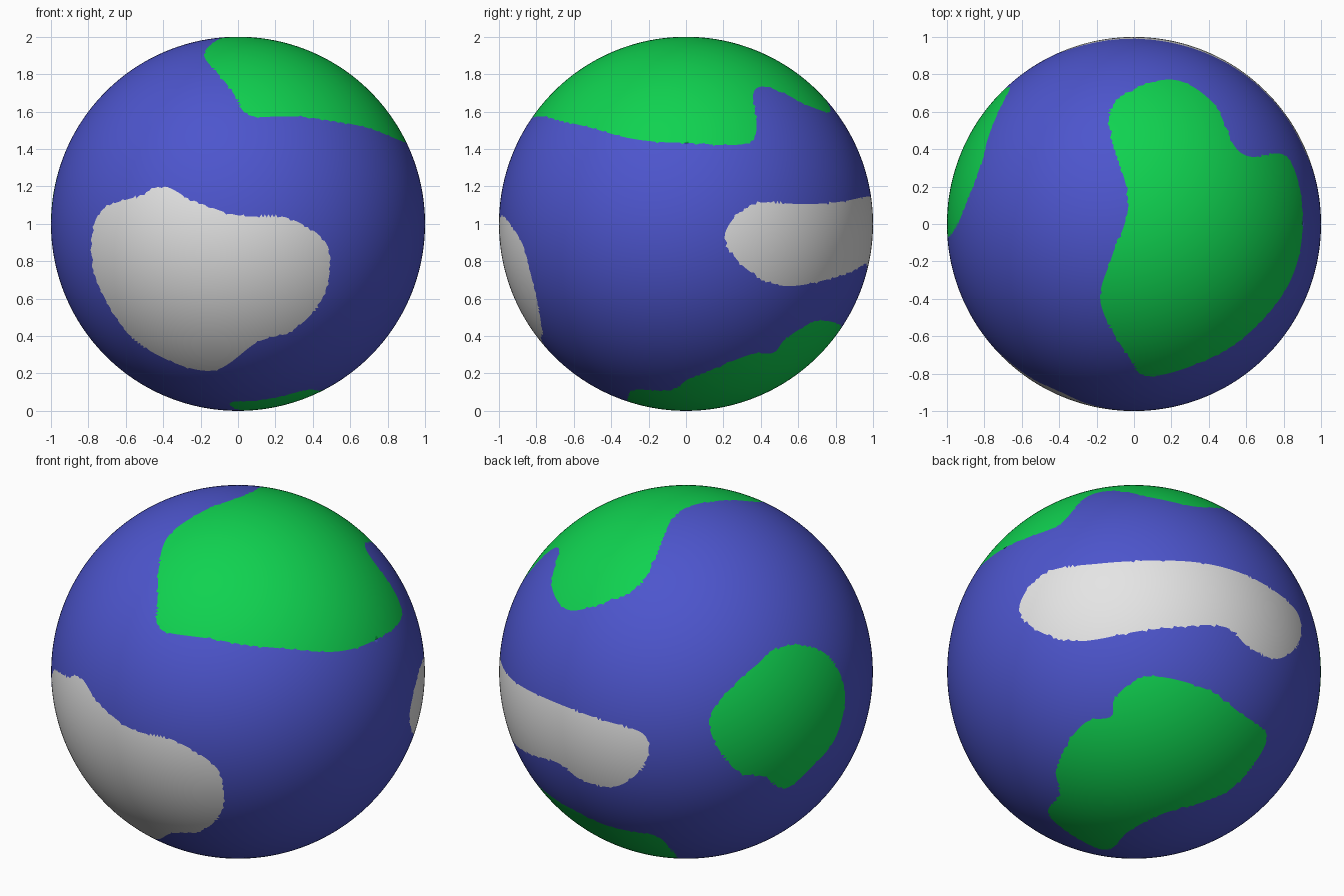
import bpy, bmesh, math
from mathutils import Vector, kdtree

if "Cube" in bpy.data.objects:
    bpy.data.objects.remove(bpy.data.objects["Cube"])


def view_axes(az, el):
    a, e = math.radians(az), math.radians(el)
    d = Vector((math.cos(a), math.sin(a), 0))
    z = Vector((0, 0, 1))
    right = Vector((-math.sin(a), math.cos(a), 0))
    return right, z * math.cos(e) - d * math.sin(e), d * math.cos(e) + z * math.sin(e)


def smooth_loop(pts):
    """Closed centripetal curve through the points, evenly sampled."""
    out, n = [], len(pts)
    for i in range(n):
        p0, p1, p2, p3 = (Vector(pts[(i + k - 1) % n]) for k in range(4))
        d0, d1, d2 = ((b - a).length ** 0.5 for a, b in ((p0, p1), (p1, p2), (p2, p3)))
        m1 = d1 * ((p1 - p0) / d0 - (p2 - p0) / (d0 + d1) + (p2 - p1) / d1)
        m2 = d1 * ((p2 - p1) / d1 - (p3 - p1) / (d1 + d2) + (p3 - p2) / d2)
        steps = max(3, math.ceil((p2 - p1).length / 0.01))
        for s in range(steps):
            t = s / steps
            out.append(p1 + m1 * t + (3 * (p2 - p1) - 2 * m1 - m2) * t * t
                       + (2 * (p1 - p2) + m1 + m2) * t ** 3)
    return out


def inside(x, y, loop):
    hit = False
    x0, y0 = loop[-1]
    for x1, y1 in loop:
        if (y1 > y) != (y0 > y) and x < (x0 - x1) * (y - y1) / (y0 - y1) + x1:
            hit = not hit
        x0, y0 = x1, y1
    return hit


regions, rim = [], []


def patch(slot, az, el, pts):
    """Register a coloured area whose outline is seen from the given direction."""
    right, up, out = view_axes(az, el)
    loop = smooth_loop(pts)
    for u, v in loop:
        w = math.sqrt(max(0, 1 - u * u - v * v))
        rim.append((right * u + up * v + out * w).normalized())
    us, vs = [p.x for p in loop], [p.y for p in loop]
    regions.append((slot, right, up, out, list(zip(us, vs)),
                    min(us), max(us), min(vs), max(vs)))


GREEN, WHITE = 1, 2

# Top land
patch(GREEN, -90, 90, [
    (-.13, .60), (0, .72), (.22, .77), (.42, .65), (.55, .40), (.62, .36), (.80, .37),
    (.88, .22), (.89, -.13), (.78, -.40), (.48, -.68), (.05, -.81), (-.015, -.73),
    (-.18, -.41), (-.12, -.18), (-.03, .10)])
# Front ice
patch(WHITE, -90, 0, [
    (-.78, -.20), (-.74, .06), (-.53, .15), (-.40, .20), (-.25, .13), (0, .045), (.27, .03),
    (.48, -.12), (.45, -.40), (.29, -.57), (.11, -.63), (-.14, -.785), (-.53, -.64),
    (-.70, -.42)])
# Back ice band
patch(WHITE, 50, -30, [
    (-.615, .33), (-.50, .515), (-.18, .58), (.38, .58), (.685, .475), (.88, .305),
    (.877, .145), (.77, .07), (.61, .135), (.50, .235), (.085, .225), (-.32, .165),
    (-.53, .23)])
# Bottom land
patch(GREEN, 50, -30, [
    (.05, -.03), (.39, -.095), (.567, -.22), (.71, -.337), (.61, -.535), (.47, -.658),
    (.14, -.765), (-.03, -.855), (-.145, -.952), (-.46, -.754), (-.40, -.652),
    (-.417, -.513), (-.262, -.273), (-.118, -.235), (-.107, -.15)])
# Left land
patch(GREEN, 125, 25, [
    (.455, .112), (.636, .144), (.765, .08), (.85, -.096), (.80, -.353), (.674, -.508),
    (.52, -.626), (.417, -.561), (.278, -.535), (.123, -.267), (.262, -.064), (.396, .053)])


# Globe
bpy.ops.mesh.primitive_ico_sphere_add(subdivisions=7, radius=1, location=(0, 0, 1))
globe = bpy.context.object
globe.name = "globe"
for name, rgb in (("ocean blue", (.074, .091, .61)), ("land green", (.005, .645, .08)),
                  ("ice white", (.78, .78, .78))):
    mat = bpy.data.materials.new(name)
    mat.diffuse_color = (*rgb, 1)
    mat.use_nodes = True
    mat.node_tree.nodes["Principled BSDF"].inputs["Base Color"].default_value = mat.diffuse_color
    globe.data.materials.append(mat)

tree = kdtree.KDTree(len(rim))
for i, p in enumerate(rim):
    tree.insert(p, i)
tree.balance()

bm = bmesh.new()
bm.from_mesh(globe.data)
# Pull nearby vertices onto the shorelines for clean edges
for v in bm.verts:
    co, _, dist = tree.find(v.co)
    if dist < 0.0075:
        v.co = co
# Colour faces by the outline they fall in
for f in bm.faces:
    f.smooth = True
    c = f.calc_center_median()
    for slot, right, up, out, flat, u0, u1, v0, v1 in regions:
        if c.dot(out) > 0:
            u, v = c.dot(right), c.dot(up)
            if u0 < u < u1 and v0 < v < v1 and inside(u, v, flat):
                f.material_index = slot
                break
bm.to_mesh(globe.data)
bm.free()
